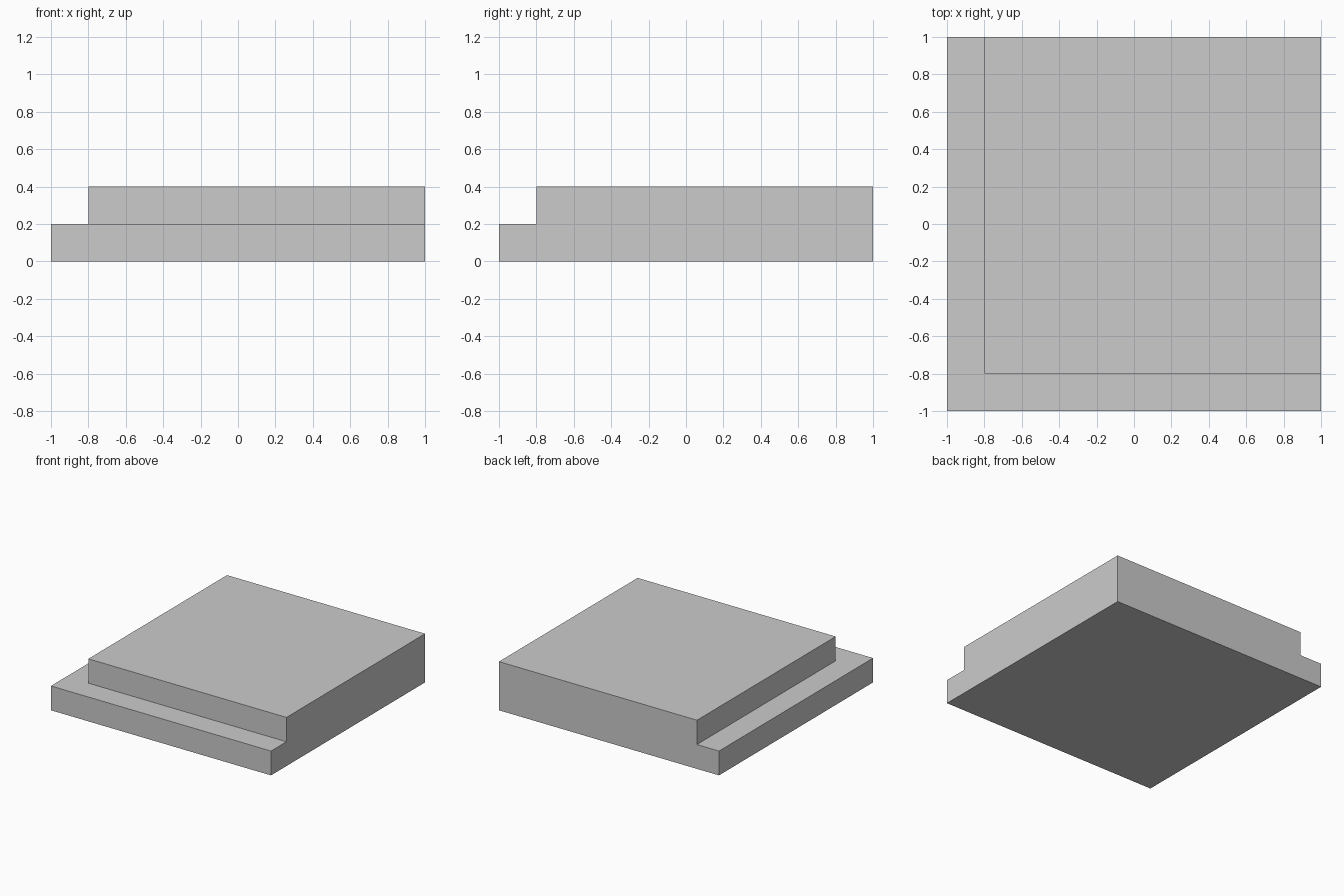
import bpy, bmesh, math

if "Cube" in bpy.data.objects:
    bpy.data.objects.remove(bpy.data.objects["Cube"])

LOW, HIGH = 0.2, 0.4      # ledge height and full height
STEP = -0.8               # inner edge of the ledge in x and y


def extrude_up(bm, faces, height):
    geom = bmesh.ops.extrude_face_region(bm, geom=faces)["geom"]
    verts = [g for g in geom if isinstance(g, bmesh.types.BMVert)]
    bmesh.ops.translate(bm, verts=verts, vec=(0, 0, height))
    return [g for g in geom if isinstance(g, bmesh.types.BMFace)]


bm = bmesh.new()

# Square footprint, divided along the ledge lines
bmesh.ops.create_grid(bm, x_segments=1, y_segments=1, size=1)
for normal in ((1, 0, 0), (0, 1, 0)):
    bmesh.ops.bisect_plane(bm, geom=bm.verts[:] + bm.edges[:] + bm.faces[:],
                           plane_co=(STEP, STEP, 0), plane_no=normal)

# Lower plate
top = extrude_up(bm, bm.faces[:], LOW)

# Raised block, flush with the back and right sides
raised = [f for f in top if f.calc_center_median().x > STEP
          and f.calc_center_median().y > STEP]
bmesh.ops.delete(bm, geom=[], context='FACES')
extrude_up(bm, raised, HIGH - LOW)

# Merge flush faces into clean flat sides
bmesh.ops.recalc_face_normals(bm, faces=bm.faces[:])
bmesh.ops.dissolve_limit(bm, angle_limit=math.radians(1),
                         verts=bm.verts[:], edges=bm.edges[:])

mesh = bpy.data.meshes.new("stepped_slab")
bm.to_mesh(mesh)
bm.free()
bpy.context.collection.objects.link(bpy.data.objects.new("stepped_slab", mesh))
